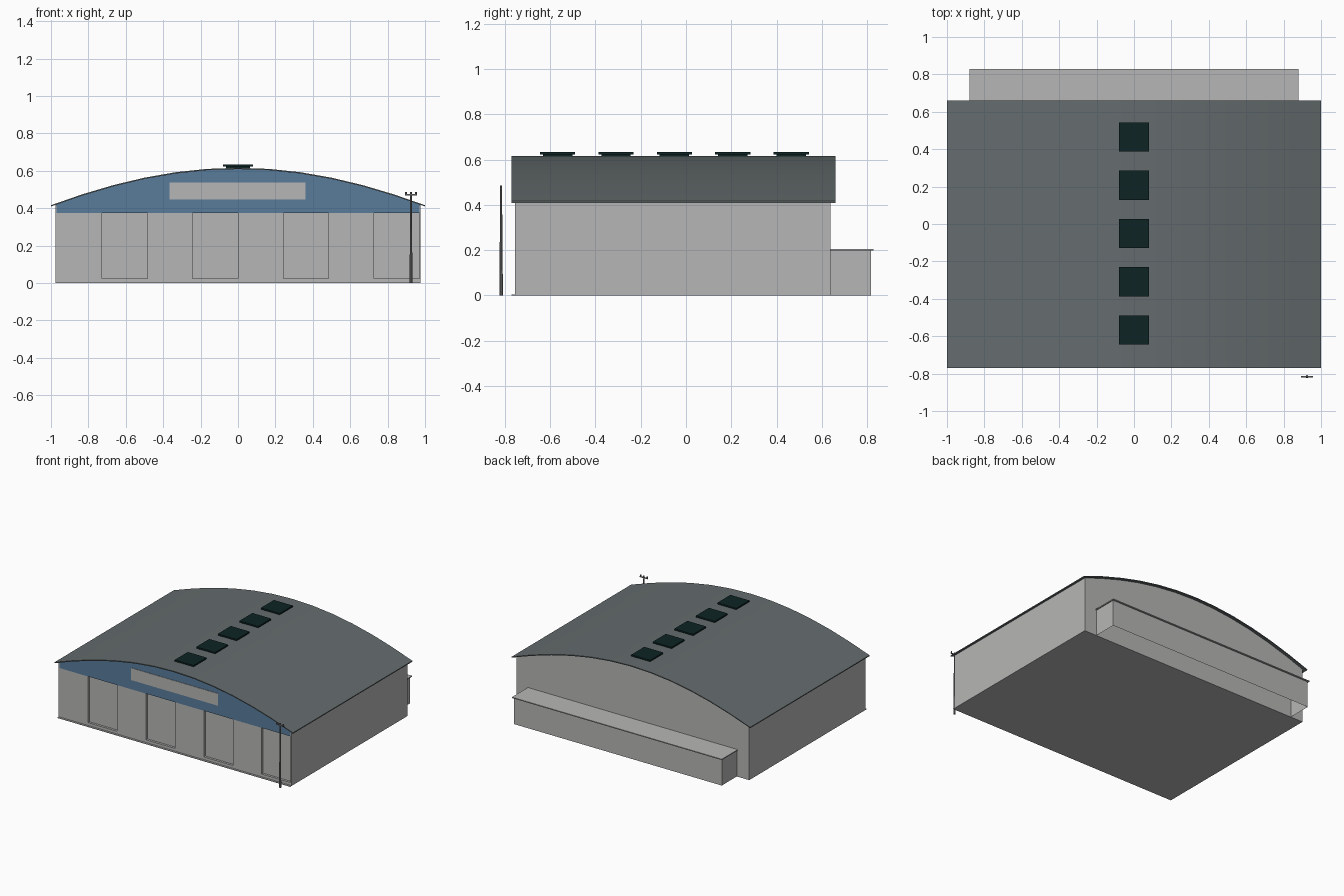
import bpy, bmesh, math

if "Cube" in bpy.data.objects:
    bpy.data.objects.remove(bpy.data.objects["Cube"])


def material(name, rgb):
    m = bpy.data.materials.new(name)
    m.diffuse_color = (*rgb, 1)
    m.use_nodes = True
    m.node_tree.nodes["Principled BSDF"].inputs["Base Color"].default_value = m.diffuse_color
    return m


WALL = material("light_grey", (0.47, 0.47, 0.465))
ROOF = material("slate_grey", (0.13, 0.15, 0.155))
BLUE = material("steel_blue", (0.10, 0.20, 0.33))
GLASS = material("dark_glass", (0.004, 0.017, 0.017))
POLE = material("pole_grey", (0.2, 0.2, 0.2))


def finish(name, bm, mat):
    bmesh.ops.recalc_face_normals(bm, faces=bm.faces)
    me = bpy.data.meshes.new(name)
    bm.to_mesh(me)
    bm.free()
    me.materials.append(mat)
    ob = bpy.data.objects.new(name, me)
    bpy.context.collection.objects.link(ob)
    return ob


def box(name, x0, x1, y0, y1, z0, z1, mat, drop=()):
    """Box between limits; faces whose normal is in drop are left out."""
    bm = bmesh.new()
    bmesh.ops.create_cube(bm, size=1)
    bm.normal_update()
    gone = [f for f in bm.faces
            if tuple(round(c) for c in f.normal) in drop]
    bmesh.ops.delete(bm, geom=gone, context='FACES')
    for v in bm.verts:
        v.co = (x1 if v.co.x > 0 else x0,
                y1 if v.co.y > 0 else y0,
                z1 if v.co.z > 0 else z0)
    return finish(name, bm, mat)


def prism(name, profile, y0, y1, mat):
    """Extrude an x-z outline along y."""
    bm = bmesh.new()
    face = bm.faces.new([bm.verts.new((x, y0, z)) for x, z in profile])
    ext = bmesh.ops.extrude_face_region(bm, geom=[face])["geom"]
    for v in ext:
        if isinstance(v, bmesh.types.BMVert):
            v.co.y = y1
    return finish(name, bm, mat)


def cylinder(name, x, y, z0, z1, r0, r1, mat):
    bm = bmesh.new()
    bmesh.ops.create_cone(bm, cap_ends=True, segments=8, radius1=r0,
                          radius2=r1, depth=z1 - z0)
    bmesh.ops.translate(bm, verts=bm.verts, vec=(x, y, (z0 + z1) / 2))
    return finish(name, bm, mat)


def roof_z(x):
    return 0.616 - 0.215 * x * x + 0.015 * x ** 4


def arc(half, drop, n=12):
    xs = [half * (2 * i / n - 1) for i in range(n + 1)]
    return [(x, roof_z(x) - drop) for x in xs]


# main hall body and curved roof sheet
W = 0.976
prism("hall_body", arc(W, 0.003) + [(W, 0.0), (-W, 0.0)], -0.738, 0.637, WALL)
roof = prism("roof", arc(1.0, 0) + arc(1.0, 0.007)[::-1], -0.77, 0.66, ROOF)
bpy.context.view_layer.objects.active = roof
roof.select_set(True)
bpy.ops.object.shade_smooth_by_angle(angle=math.radians(30))

# blue front gable with its window strip
G = 0.97
prism("front_gable", arc(G, 0.003) + [(G, 0.375), (-G, 0.375)],
      -0.755, -0.737, BLUE)
box("gable_window", -0.367, 0.362, -0.758, -0.754, 0.446, 0.538, WALL)

# corner posts, threshold and sill
for side, s in (("left", -1), ("right", 1)):
    a, b = sorted((s * G, s * W))
    box(side + "_corner_post", a, b, -0.755, -0.737, 0, 0.417, WALL)
box("threshold", -W, W, -0.77, -0.737, 0, 0.004, WALL)
box("door_sill", -G, G, -0.755, -0.737, 0.004, 0.025, WALL)

# sliding doors: every second leaf stands forward of the recessed ones
leaf = 2 * G / 8
for i in range(0, 8, 2):
    x = -G + i * leaf
    box(f"sliding_door_{i // 2 + 1}", x, x + leaf, -0.755, -0.737,
        0.025, 0.375, WALL)

# rear lean-to, open underneath, with a thin overhanging roof
box("rear_annex", -0.872, 0.872, 0.636, 0.817, 0, 0.2, WALL,
    drop=((0, 0, -1), (0, -1, 0)))
box("annex_roof", -0.88, 0.88, 0.637, 0.828, 0.199, 0.206, WALL)

# row of skylights along the ridge
for i in range(5):
    y = -0.567 + i * 0.258
    box(f"skylight_curb_{i + 1}", -0.065, 0.065, y - 0.065, y + 0.065,
        0.605, 0.624, GLASS)
    box(f"skylight_{i + 1}", -0.079, 0.079, y - 0.078, y + 0.078,
        0.622, 0.633, GLASS)

# utility pole with crossarm and insulators
PX, PY = 0.925, -0.816
cylinder("pole", PX, PY, 0, 0.478, 0.008, 0.004, POLE)
box("pole_crossarm", PX - 0.032, PX + 0.032, PY - 0.004, PY + 0.004,
    0.469, 0.475, POLE)
for i, dx in enumerate((-0.027, 0, 0.027)):
    cylinder(f"insulator_{i + 1}", PX + dx, PY, 0.474, 0.486,
             0.005, 0.005, POLE)
